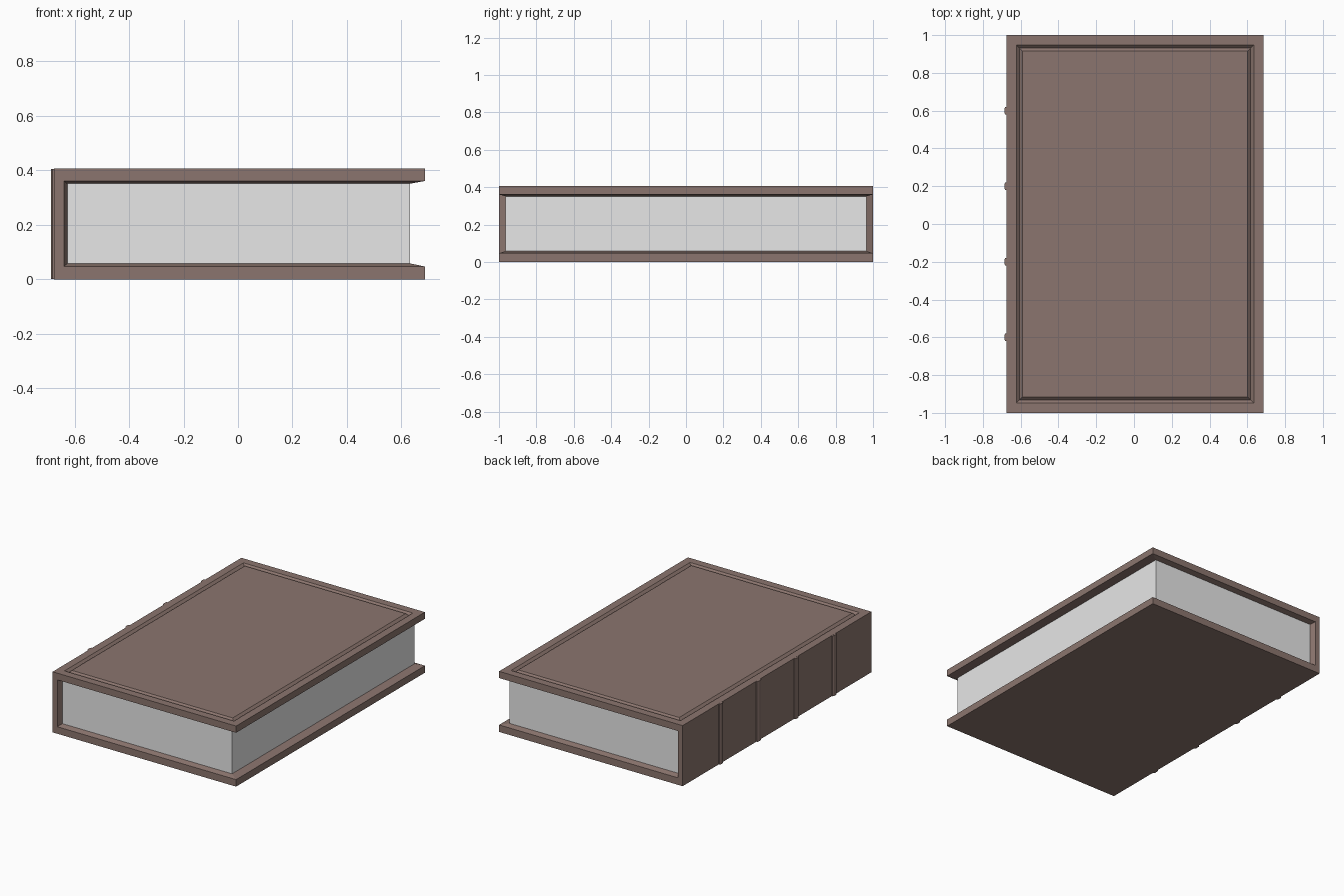
import bpy, bmesh

if "Cube" in bpy.data.objects:
    bpy.data.objects.remove(bpy.data.objects["Cube"])

LEFT, RIGHT, HALF_Y, HEIGHT = -0.675, 0.686, 1.0, 0.406


def material(name, rgb):
    m = bpy.data.materials.new(name)
    m.diffuse_color = (*rgb, 1.0)
    m.use_nodes = True
    m.node_tree.nodes["Principled BSDF"].inputs["Base Color"].default_value = m.diffuse_color
    return m


leather = material("brown leather", (0.26, 0.179, 0.157))
paper = material("pale paper", (0.8, 0.8, 0.8))


def add_object(name, bm, mats):
    bmesh.ops.recalc_face_normals(bm, faces=bm.faces)
    mesh = bpy.data.meshes.new(name)
    bm.to_mesh(mesh)
    bm.free()
    for m in mats:
        mesh.materials.append(m)
    ob = bpy.data.objects.new(name, mesh)
    bpy.context.collection.objects.link(ob)
    return ob


def fit_faces(faces, x0, x1, y, z0, z1):
    """Move the corners of a group of faces onto a given box."""
    for v in {v for f in faces for v in f.verts}:
        v.co = (x0 if v.co.x < 0 else x1,
                -y if v.co.y < 0 else y,
                z0 if v.co.z < HEIGHT / 2 else z1)


# Book block: covers, spine and recessed pages cut from one box
bm = bmesh.new()
bmesh.ops.create_cube(bm, size=2)
for v in bm.verts:
    v.co.z += HEIGHT / 2
fit_faces(bm.faces, LEFT, RIGHT, HALF_Y, 0, HEIGHT)
bm.normal_update()
top = [f for f in bm.faces if f.normal.z > 0.9]
pages = [f for f in bm.faces if abs(f.normal.y) > 0.9 or f.normal.x > 0.9]

# Cover thickness, then the bevelled recess down to the page block
bmesh.ops.inset_region(bm, faces=pages, thickness=0.03, use_even_offset=True)
fit_faces(pages, -0.64, RIGHT, HALF_Y, 0.047, 0.361)
bmesh.ops.inset_region(bm, faces=pages, thickness=0.01, use_even_offset=True)
fit_faces(pages, -0.627, 0.632, 0.965, 0.058, 0.351)
for f in pages:
    f.material_index = 1

# V-shaped groove around the front cover
for width, depth in ((0.052, 0), (0.016, -0.016), (0.016, 0.016)):
    bm.normal_update()
    bmesh.ops.inset_individual(bm, faces=top, thickness=width, depth=depth,
                               use_even_offset=True)
add_object("book", bm, [leather, paper])

# Raised bands across the spine
for i, y in enumerate((-0.6, -0.2, 0.2, 0.6)):
    bm = bmesh.new()
    profile = [(-0.67, -0.02), (-0.681, -0.02), (-0.686, -0.012),
               (-0.686, 0.012), (-0.681, 0.02), (-0.67, 0.02)]
    face = bm.faces.new([bm.verts.new((px, y + py, 0)) for px, py in profile])
    ext = bmesh.ops.extrude_face_region(bm, geom=[face], use_keep_orig=True)
    for v in ext["geom"]:
        if isinstance(v, bmesh.types.BMVert):
            v.co.z = HEIGHT - 0.0005
        
    for v in face.verts:
        v.co.z = 0.0005
    add_object(f"spine_band_{i + 1}", bm, [leather])
